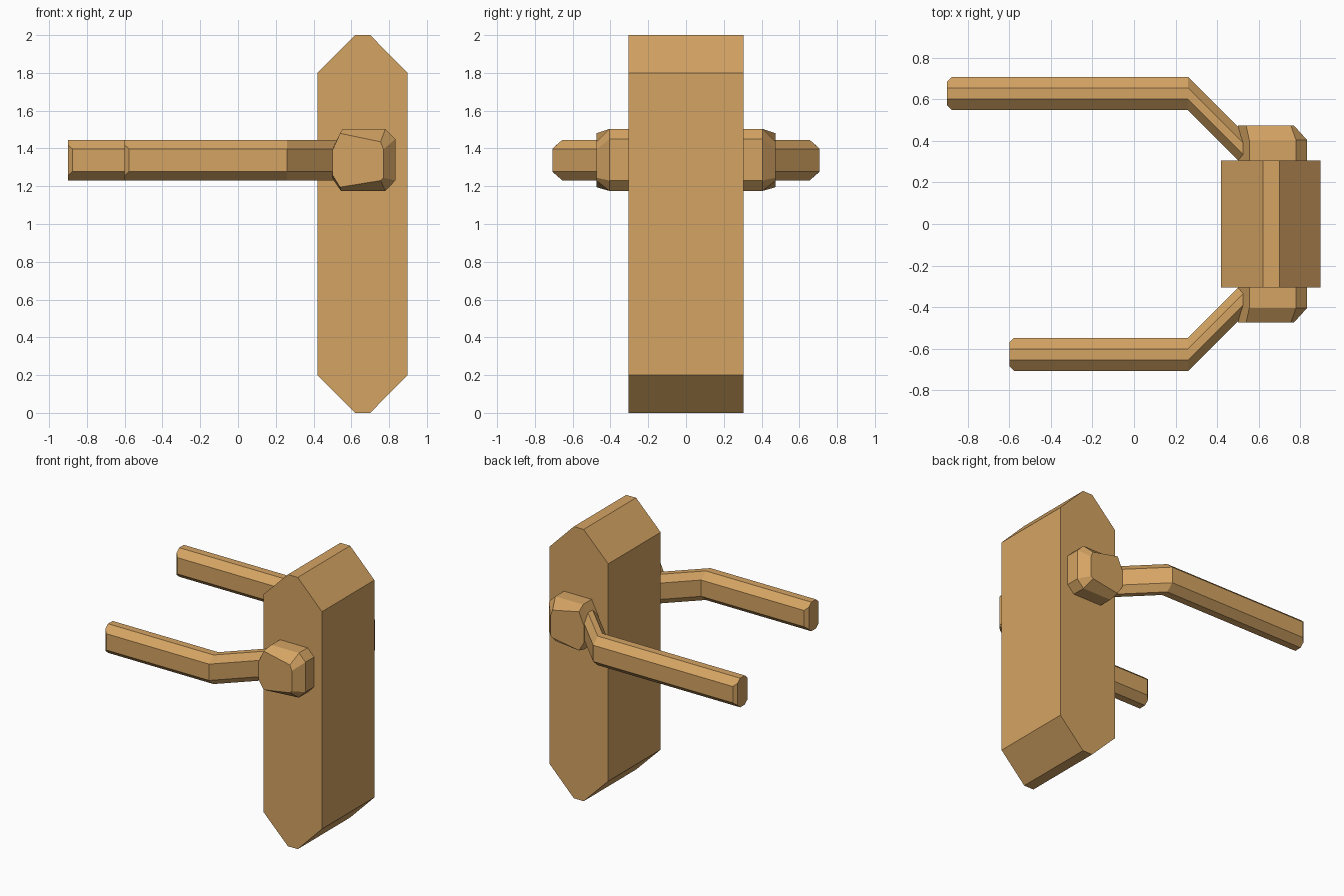
import bpy, bmesh

if "Cube" in bpy.data.objects:
    bpy.data.objects.remove(bpy.data.objects["Cube"])

wood = bpy.data.materials.new("warm_tan")
wood.diffuse_color = (0.66, 0.37, 0.125, 1)
wood.use_nodes = True
wood.node_tree.nodes["Principled BSDF"].inputs["Base Color"].default_value = wood.diffuse_color


def loft(name, rings):
    """Skin matching rings of points into a closed solid."""
    bm = bmesh.new()
    loops = [[bm.verts.new(p) for p in ring] for ring in rings]
    n = len(loops[0])
    for a, b in zip(loops, loops[1:]):
        for i in range(n):
            j = (i + 1) % n
            bm.faces.new((a[i], a[j], b[j], b[i]))
    bm.faces.new(loops[0])
    bm.faces.new(loops[-1])
    bmesh.ops.recalc_face_normals(bm, faces=bm.faces)
    mesh = bpy.data.meshes.new(name)
    bm.to_mesh(mesh)
    bm.free()
    mesh.materials.append(wood)
    obj = bpy.data.objects.new(name, mesh)
    bpy.context.collection.objects.link(obj)
    return obj


# Door plate: pointed profile extruded through the door thickness
plate = [(0.42, 0.2), (0.62, 0), (0.70, 0), (0.897, 0.2),
         (0.897, 1.8), (0.70, 2), (0.62, 2), (0.42, 1.8)]
loft("door_plate", [[(x, y, z) for x, z in plate] for y in (-0.305, 0.305)])

# Knob outline, and the smaller uneven cap on its outer face
knob = [(0.50, 1.395), (0.555, 1.503), (0.78, 1.503), (0.833, 1.45),
        (0.833, 1.23), (0.78, 1.175), (0.545, 1.175), (0.50, 1.24)]
cap = [(0.50, 1.39), (0.54, 1.48), (0.755, 1.435), (0.77, 1.395),
       (0.77, 1.245), (0.755, 1.23), (0.54, 1.195), (0.50, 1.26)]


def bar_ring(x, y, side, half_y=0.08, half_z=0.06):
    """Octagonal bar section across y and z."""
    quarter = [(half_y, half_z), (0.027, 0.107)]
    pts = quarter + [(-a, b) for a, b in reversed(quarter)]
    pts += [(-a, -b) for a, b in pts]
    return [(x, side * (y + a), 1.338 + b) for a, b in pts]


# Matching knob and bent handle on each side, the back handle being longer
for label, side, tip in (("front", -1, -0.6), ("back", 1, -0.9)):
    loft(label + "_knob", [[(x, side * y, z) for x, z in outline]
                           for y, outline in ((0.30, knob), (0.405, knob), (0.474, cap))])
    loft(label + "_handle", [
        bar_ring(tip, 0.628, side, 0.057, 0.081),
        bar_ring(tip + 0.023, 0.628, side),
        bar_ring(0.26, 0.628, side),
        bar_ring(0.54, 0.348, side)])
